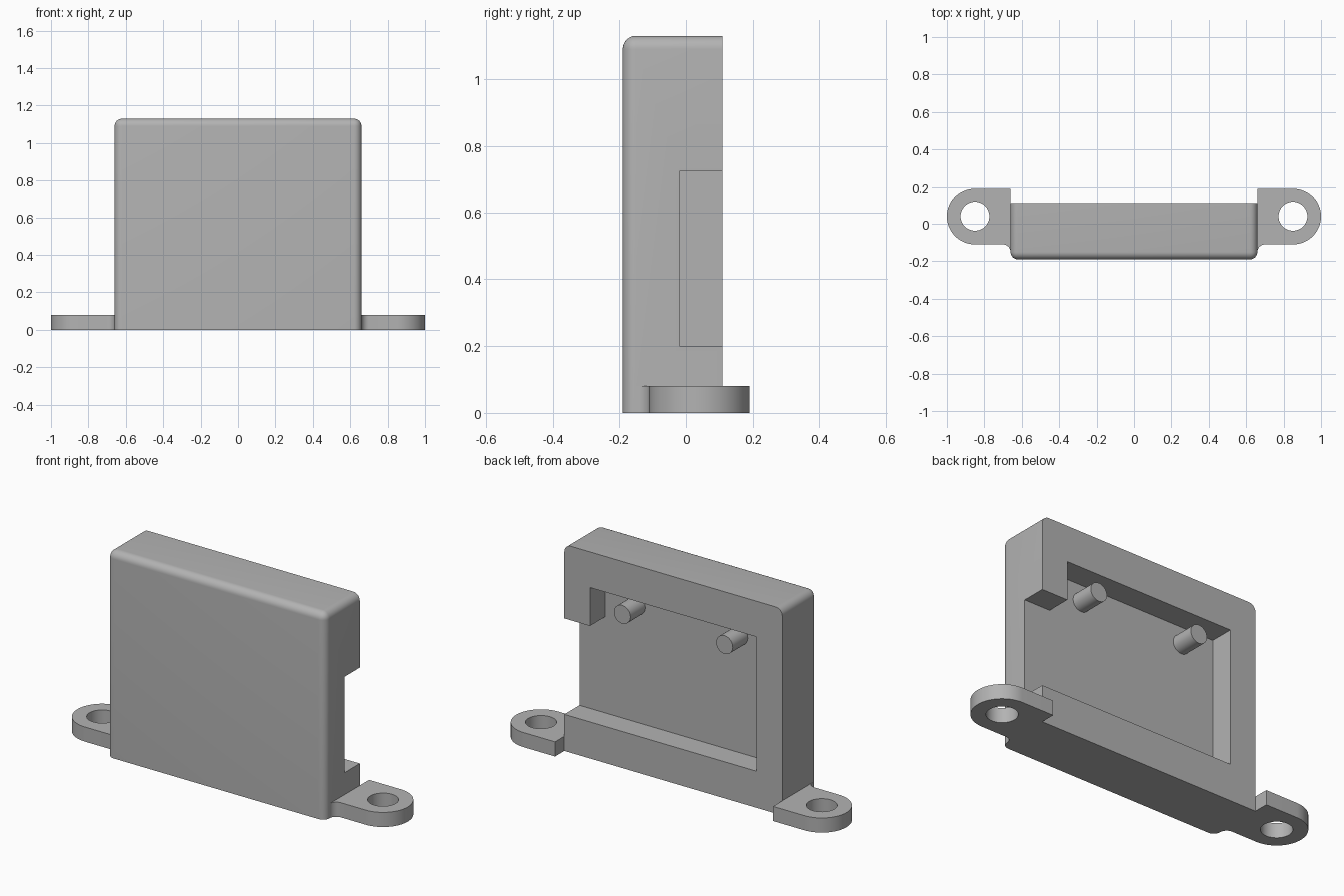
import bpy, bmesh
from math import sin, cos, pi, radians
from mathutils import Matrix

if "Cube" in bpy.data.objects:
    bpy.data.objects.remove(bpy.data.objects["Cube"])

HALF_W, HEIGHT = 0.66, 1.13
FRONT, BACK = -0.19, 0.11
FLOOR = -0.02          # pocket floor
ROUND = 0.04

grey = bpy.data.materials.new("plain_grey")
grey.use_nodes = True
grey.diffuse_color = (0.45, 0.45, 0.45, 1)
grey.node_tree.nodes["Principled BSDF"].inputs["Base Color"].default_value = (0.45, 0.45, 0.45, 1)


def finish(name, bm):
    bmesh.ops.recalc_face_normals(bm, faces=bm.faces)
    mesh = bpy.data.meshes.new(name)
    bm.to_mesh(mesh)
    bm.free()
    mesh.materials.append(grey)
    obj = bpy.data.objects.new(name, mesh)
    bpy.context.collection.objects.link(obj)
    return obj


def prism(points, offset):
    """Extrude a closed outline of 3D points along an offset."""
    bm = bmesh.new()
    face = bm.faces.new([bm.verts.new(p) for p in points])
    new = bmesh.ops.extrude_face_region(bm, geom=[face])["geom"]
    bmesh.ops.translate(bm, vec=offset, verts=[v for v in new if isinstance(v, bmesh.types.BMVert)])
    return bm


def cylinder(radius, depth, matrix):
    bm = bmesh.new()
    bmesh.ops.create_cone(bm, cap_ends=True, segments=48, radius1=radius,
                          radius2=radius, depth=depth, matrix=matrix)
    return bm


def activate(obj):
    bpy.ops.object.select_all(action='DESELECT')
    obj.select_set(True)
    bpy.context.view_layer.objects.active = obj


def cut(obj, cutter):
    activate(obj)
    mod = obj.modifiers.new("cut", 'BOOLEAN')
    mod.operation, mod.solver, mod.object = 'DIFFERENCE', 'EXACT', cutter
    bpy.ops.object.modifier_apply(modifier=mod.name)
    bpy.data.objects.remove(cutter)


def smooth(obj):
    activate(obj)
    bpy.ops.object.shade_smooth_by_angle(angle=radians(30))


def arc(cx, cy, r, start, end, steps):
    for i in range(steps + 1):
        a = radians(start + (end - start) * i / steps)
        yield (cx + r * cos(a), cy + r * sin(a), 0)


# Housing block, rounded at the front uprights and all but the back of the top
bm = prism([(-HALF_W, FRONT, 0), (HALF_W, FRONT, 0), (HALF_W, BACK, 0), (-HALF_W, BACK, 0)],
           (0, 0, HEIGHT))


def is_rounded(edge):
    mid = (edge.verts[0].co + edge.verts[1].co) / 2
    on_top, on_front, on_side = mid.z > 1.1, mid.y < -0.18, abs(mid.x) > 0.65
    return on_top + on_front + on_side == 2 and (on_top or on_front)


bmesh.ops.bevel(bm, geom=[e for e in bm.edges if is_rounded(e)], offset=ROUND,
                segments=8, profile=0.5, affect='EDGES')
housing = finish("housing", bm)

# Back pocket, open through one side wall
pocket = [(-0.505, 0.2), (0.8, 0.2), (0.8, 0.725), (0.505, 0.725), (0.505, 0.935), (-0.505, 0.935)]
cut(housing, finish("pocket_cutter", prism([(x, FLOOR, z) for x, z in pocket], (0, 0.3, 0))))
smooth(housing)

for side, label in ((1, "left"), (-1, "right")):
    # Locating peg standing on the pocket floor
    turn = Matrix.Translation((side * 0.31, (FLOOR + BACK) / 2, 0.84)) @ Matrix.Rotation(pi / 2, 4, 'X')
    smooth(finish(label + "_peg", cylinder(0.05, BACK - FLOOR, turn)))

    # Mounting ear with a rounded end and a small fillet into the housing
    outline = [(HALF_W, 0.19, 0)]
    outline += arc(0.70, -0.15, ROUND, 180, 90, 8)
    outline += arc(0.85, 0.04, 0.15, -90, 90, 32)
    ear = finish(label + "_mounting_ear", prism([(side * x, y, z) for x, y, z in outline], (0, 0, 0.08)))
    cut(ear, finish("hole_cutter", cylinder(0.077, 0.4, Matrix.Translation((side * 0.85, 0.04, 0)))))
    smooth(ear)
